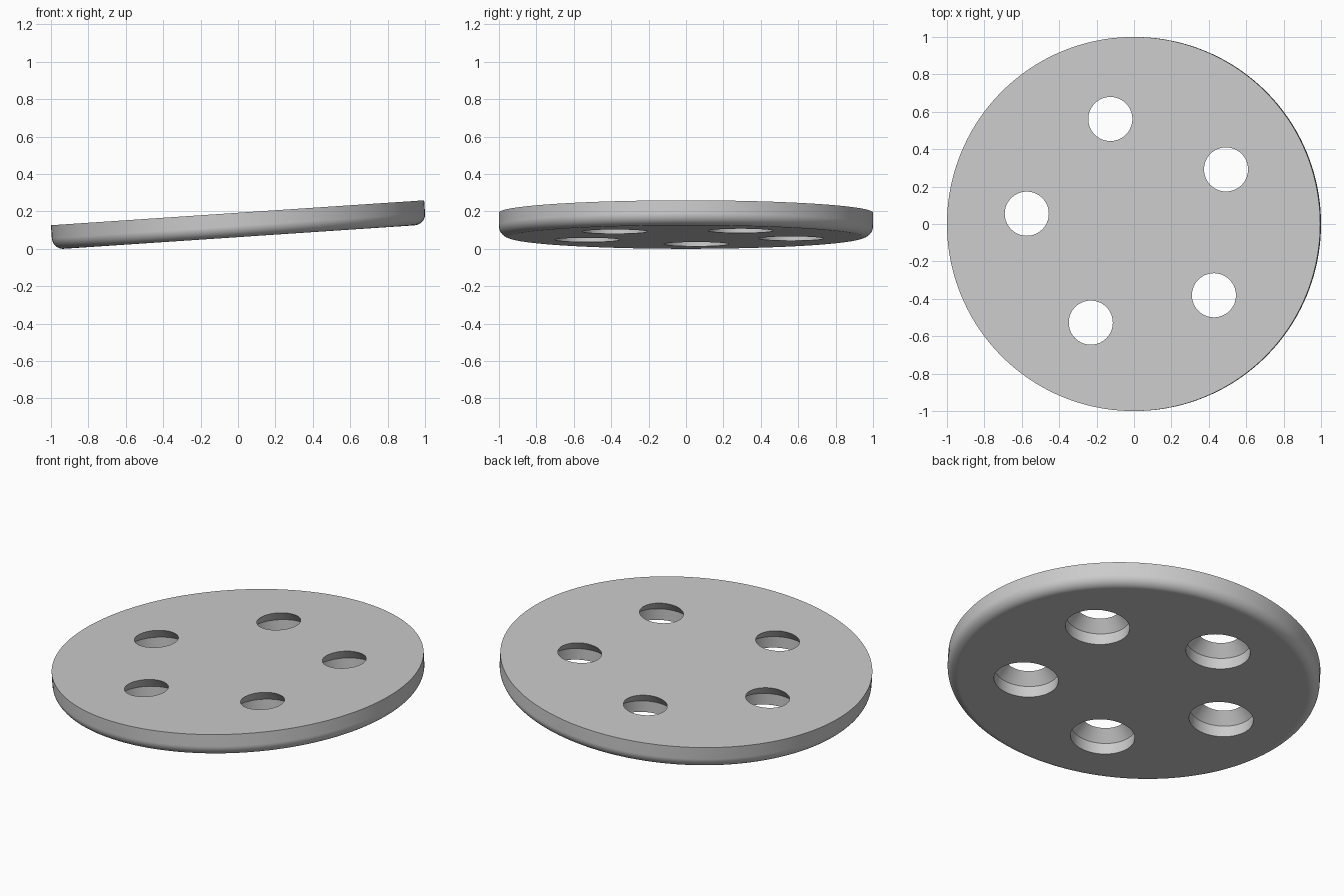
import bpy, bmesh
from math import sin, cos, pi, radians, asin
from mathutils import Matrix, Vector

if "Cube" in bpy.data.objects:
    bpy.data.objects.remove(bpy.data.objects["Cube"], do_unlink=True)

RADIUS, THICK, FILLET = 1.0, 0.13, 0.06
HOLE_RING, HOLE_START, HOLES = 0.575, radians(30.5), 5
TILT = asin(0.0667)

grey = bpy.data.materials.new("plain_grey")
grey.use_nodes = True
colour = (0.6, 0.6, 0.6, 1)
grey.diffuse_color = colour
grey.node_tree.nodes["Principled BSDF"].inputs["Base Color"].default_value = colour


def lathe(name, profile, segments, centre=(0, 0)):
    """Closed solid of revolution from (radius, height) points, bottom to top."""
    bm = bmesh.new()
    rings = []
    for r, z in profile:
        rings.append([bm.verts.new((centre[0] + r * cos(2 * pi * i / segments),
                                    centre[1] + r * sin(2 * pi * i / segments), z))
                      for i in range(segments)])
    for low, high in zip(rings, rings[1:]):
        for i in range(segments):
            j = (i + 1) % segments
            bm.faces.new((low[i], low[j], high[j], high[i]))
    bm.faces.new(rings[0][::-1])
    bm.faces.new(rings[-1])
    mesh = bpy.data.meshes.new(name)
    bm.to_mesh(mesh)
    bm.free()
    mesh.materials.append(grey)
    obj = bpy.data.objects.new(name, mesh)
    bpy.context.collection.objects.link(obj)
    return obj


# Disc with a rounded lower rim and a sharp upper rim
steps = 10
rim = [(RADIUS - FILLET + FILLET * sin(a), FILLET - FILLET * cos(a))
       for a in (pi / 2 * i / steps for i in range(steps + 1))]
disc = lathe("disc", rim + [(RADIUS, THICK)], 160)

# Holes: straight bore below, tapering to a smaller opening on top
bore = [(0.173, -0.05), (0.173, 0.067), (0.1005, 0.15)]
for k in range(HOLES):
    a = HOLE_START + 2 * pi * k / HOLES
    cutter = lathe("hole_cutter", bore, 64, (HOLE_RING * cos(a), HOLE_RING * sin(a)))
    cut = disc.modifiers.new("hole", 'BOOLEAN')
    cut.operation = 'DIFFERENCE'
    cut.solver = 'EXACT'
    cut.object = cutter
    bpy.context.view_layer.objects.active = disc
    bpy.ops.object.modifier_apply(modifier=cut.name)
    bpy.data.objects.remove(cutter, do_unlink=True)

# Tilt up towards +x, then rest on the ground and centre
disc.data.transform(Matrix.Rotation(-TILT, 4, 'Y'))
corners = [v.co for v in disc.data.vertices]
low = Vector([min(c[i] for c in corners) for i in range(3)])
high = Vector([max(c[i] for c in corners) for i in range(3)])
disc.data.transform(Matrix.Translation((-(low.x + high.x) / 2, -(low.y + high.y) / 2, -low.z)))

# Smooth walls, crisp edges, flat top and bottom
bpy.ops.object.select_all(action='DESELECT')
disc.select_set(True)
bpy.context.view_layer.objects.active = disc
bpy.ops.object.shade_smooth_by_angle(angle=radians(30))
weighted = disc.modifiers.new("flat_faces", 'WEIGHTED_NORMAL')
weighted.keep_sharp = True
